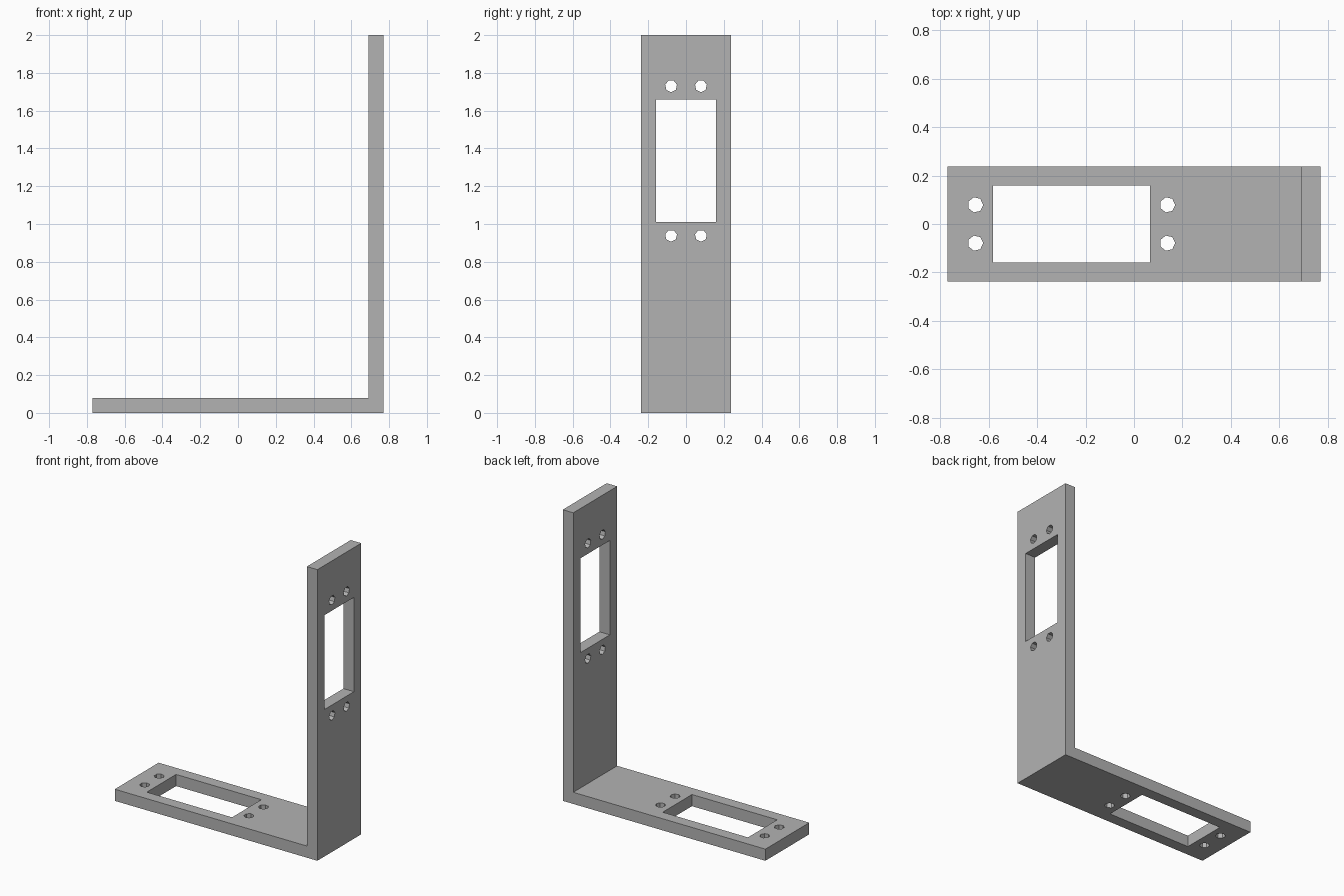
import bpy, bmesh
from math import pi
from mathutils import Matrix, Vector

cube = bpy.data.objects.get("Cube")
if cube:
    bpy.data.objects.remove(cube, do_unlink=True)

HALF_X, HALF_Y, HEIGHT, THICK = 0.77, 0.238, 2.0, 0.08
HOLE_R, HOLE_Y, HOLE_SIDES = 0.032, 0.079, 7

grey = bpy.data.materials.new("plain grey")
grey.use_nodes = True
grey.diffuse_color = (0.45, 0.45, 0.45, 1)
grey.node_tree.nodes["Principled BSDF"].inputs["Base Color"].default_value = grey.diffuse_color


def make_object(name, bm):
    bmesh.ops.recalc_face_normals(bm, faces=bm.faces)
    mesh = bpy.data.meshes.new(name)
    bm.to_mesh(mesh)
    bm.free()
    mesh.materials.append(grey)
    obj = bpy.data.objects.new(name, mesh)
    bpy.context.collection.objects.link(obj)
    return obj


# L-shaped bracket: side profile extruded across its width
bm = bmesh.new()
inner = HALF_X - THICK
profile = [(-HALF_X, 0), (HALF_X, 0), (HALF_X, HEIGHT),
           (inner, HEIGHT), (inner, THICK), (-HALF_X, THICK)]
face = bm.faces.new([bm.verts.new((x, -HALF_Y, z)) for x, z in profile])
side = bmesh.ops.extrude_face_region(bm, geom=[face])
bmesh.ops.translate(bm, vec=(0, 2 * HALF_Y, 0),
                    verts=[v for v in side["geom"] if isinstance(v, bmesh.types.BMVert)])
bracket = make_object("angle_bracket", bm)


def cut_mount(name, frame):
    """Cut a rectangular window with a pair of screw holes at each end."""
    bm = bmesh.new()
    size = Matrix.Diagonal((0.648, 0.318, 3 * THICK, 1))
    bmesh.ops.create_cube(bm, size=1, matrix=frame @ size)
    for x in (-0.396, 0.396):
        for y in (-HOLE_Y, HOLE_Y):
            spot = Matrix.Translation((x, y, 0)) @ Matrix.Rotation(pi / 2, 4, "Z")
            # the primitive starts on +y, so the turn puts a corner along the plate
            bmesh.ops.create_cone(bm, cap_ends=True, segments=HOLE_SIDES,
                                  radius1=HOLE_R, radius2=HOLE_R, depth=3 * THICK,
                                  matrix=frame @ spot @ Matrix.Rotation(pi, 4, "Z"))
    cutter = make_object(name, bm)
    cutter.hide_render = True
    cutter.hide_viewport = True
    cutter.display_type = "WIRE"
    mod = bracket.modifiers.new(name, "BOOLEAN")
    mod.operation = "DIFFERENCE"
    mod.solver = "EXACT"
    mod.object = cutter
    return cutter


# Openings in the base plate and in the upright plate
cutters = [
    cut_mount("base_cutter", Matrix.Translation((-0.258, 0, THICK / 2))),
    cut_mount("upright_cutter", Matrix.Translation((HALF_X - THICK / 2, 0, 1.334))
              @ Matrix.Rotation(pi / 2, 4, "Y")),
]

# Bake the cuts, then drop the cutters
bpy.context.view_layer.update()
graph = bpy.context.evaluated_depsgraph_get()
final = bpy.data.meshes.new_from_object(bracket.evaluated_get(graph))
bracket.modifiers.clear()
bracket.data = final
for cutter in cutters:
    bpy.data.objects.remove(cutter, do_unlink=True)
